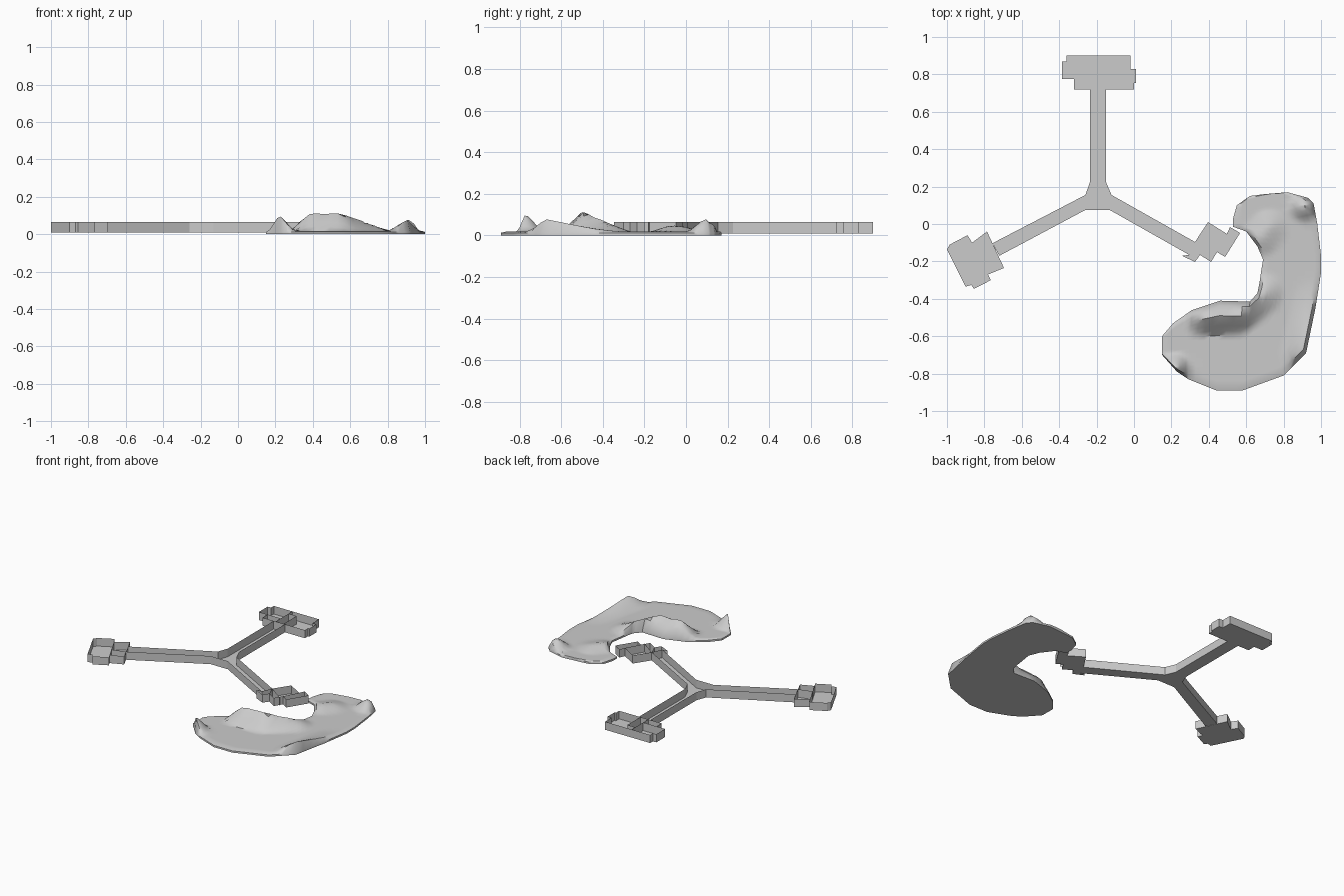
import bpy, bmesh
from mathutils import Vector

FLOOR, TOP = 0.01, 0.065


def finish(name, bm):
    mesh = bpy.data.meshes.new(name)
    bm.to_mesh(mesh)
    bm.free()
    ob = bpy.data.objects.new(name, mesh)
    bpy.context.collection.objects.link(ob)
    return ob


def tray(name, outline, partitions=(), open_edges=()):
    """Roofless sheet-walled room: a floor, outline walls and inner partitions."""
    bm = bmesh.new()
    low = [bm.verts.new((x, y, FLOOR)) for x, y in outline]
    high = [bm.verts.new((x, y, TOP)) for x, y in outline]
    floor = bm.faces.new(low)
    n = len(low)
    for i in range(n):
        if i not in open_edges:
            j = (i + 1) % n
            bm.faces.new((low[i], low[j], high[j], high[i]))
    floor.normal_update()
    if floor.normal.z > 0:
        floor.normal_flip()
    for (ax, ay), (bx, by) in partitions:
        bm.faces.new([bm.verts.new(p) for p in
                      ((ax, ay, FLOOR), (bx, by, FLOOR), (bx, by, TOP), (ax, ay, TOP))])
    return finish(name, bm)


# Three-way corridor (ends are closed by the room walls)
tray("corridors",
     [(-0.26, 0.075), (-0.13, 0.075), (0.295, -0.165), (0.326, -0.096), (-0.12, 0.155),
      (-0.15, 0.225), (-0.15, 0.72), (-0.235, 0.72), (-0.235, 0.225), (-0.26, 0.155),
      (-0.757, -0.103), (-0.72, -0.17)],
     open_edges=(2, 6, 10))

# North room block
tray("north_rooms",
     [(-0.36, 0.90), (-0.02, 0.90), (-0.02, 0.83), (0.01, 0.83), (0.01, 0.755), (0.0, 0.755),
      (0.0, 0.72), (-0.32, 0.72), (-0.32, 0.775), (-0.385, 0.775), (-0.385, 0.87), (-0.36, 0.87)],
     [((-0.22, 0.72), (-0.22, 0.90)), ((-0.16, 0.72), (-0.16, 0.86)),
      ((-0.22, 0.86), (-0.16, 0.86)), ((-0.32, 0.775), (-0.22, 0.775))])

# West room block
tray("west_rooms",
     [(-0.985, -0.11), (-0.89, -0.06), (-0.866, -0.10), (-0.786, -0.04), (-0.695, -0.235),
      (-0.78, -0.27), (-0.765, -0.30), (-0.856, -0.347), (-0.87, -0.326), (-0.90, -0.335),
      (-1.0, -0.135)],
     [((-0.866, -0.10), (-0.78, -0.27)), ((-0.82, -0.20), (-0.72, -0.17))])

# East room block
tray("east_rooms",
     [(0.257, -0.17), (0.326, -0.203), (0.353, -0.165), (0.412, -0.203), (0.444, -0.15),
      (0.487, -0.176), (0.567, -0.048), (0.513, -0.016), (0.497, -0.053), (0.396, 0.01),
      (0.326, -0.096), (0.295, -0.165)],
     [((0.497, -0.053), (0.444, -0.15)), ((0.326, -0.096), (0.444, -0.18)),
      ((0.326, -0.096), (0.353, -0.165))])

# Crescent terrain: paired outer / inner rim stations
outer = [(0.15, -0.70), (0.23, -0.79), (0.29, -0.83), (0.44, -0.89), (0.58, -0.89),
         (0.80, -0.81), (0.92, -0.69), (0.97, -0.45), (1.0, -0.26), (1.0, -0.17),
         (0.98, 0.0), (0.96, 0.11), (0.93, 0.14), (0.82, 0.17), (0.70, 0.16)]
inner = [(0.15, -0.60), (0.21, -0.53), (0.31, -0.46), (0.46, -0.41), (0.62, -0.415),
         (0.66, -0.37), (0.67, -0.32), (0.68, -0.25), (0.69, -0.19), (0.66, -0.12),
         (0.60, -0.04), (0.53, -0.015), (0.53, 0.03), (0.55, 0.10), (0.62, 0.15)]
# Ridges: start, end, start height, end height, spread
ridges = [((0.22, -0.77), (0.221, -0.77), 0.105, 0.105, 0.08),
          ((0.38, -0.50), (0.55, -0.49), 0.112, 0.112, 0.10),
          ((0.55, -0.49), (0.70, -0.37), 0.112, 0.058, 0.10),
          ((0.905, -0.685), (0.945, -0.42), 0.08, 0.03, 0.10),
          ((0.91, 0.09), (0.911, 0.09), 0.082, 0.082, 0.08),
          ((0.68, -0.07), (0.72, -0.02), 0.05, 0.045, 0.10)]


def height(p):
    z = 0.018
    for a, b, ha, hb, r in ridges:
        a, b = Vector(a), Vector(b)
        t = max(0, min(1, (p - a).dot(b - a) / (b - a).length_squared))
        d = (p - a.lerp(b, t)).length / r
        z = max(z, 0.018 + (ha + (hb - ha) * t - 0.018) * max(0, 1 - d))
    return z


SUB, ACROSS = 4, 18
bm = bmesh.new()
rows = []
total = (len(outer) - 1) * SUB
for k in range(total + 1):
    i = min(k // SUB, len(outer) - 2)
    f = k / SUB - i
    o = Vector(outer[i]).lerp(Vector(outer[i + 1]), f)
    n = Vector(inner[i]).lerp(Vector(inner[i + 1]), f)
    row = []
    for j in range(ACROSS + 1):
        p = o.lerp(n, j / ACROSS)
        rim = k in (0, total) or j in (0, ACROSS)
        row.append(bm.verts.new((p.x, p.y, 0.012 if rim else height(p))))
    rows.append(row)
for a, b in zip(rows, rows[1:]):
    for j in range(ACROSS):
        bm.faces.new((a[j], b[j], b[j + 1], a[j + 1]))

# Thin rim and flat underside
rim = ([r[0] for r in rows] + rows[-1][1:] +
       [r[-1] for r in reversed(rows[:-1])] + rows[0][-2:0:-1])
base = [bm.verts.new((v.co.x, v.co.y, 0)) for v in rim]
for i in range(len(rim)):
    j = (i + 1) % len(rim)
    bm.faces.new((rim[i], base[i], base[j], rim[j]))
bm.faces.new(base)
bmesh.ops.recalc_face_normals(bm, faces=bm.faces)
terrain = finish("crescent_terrain", bm)
bpy.context.view_layer.objects.active = terrain
terrain.select_set(True)
bpy.ops.object.shade_smooth_by_angle(angle=0.7)
